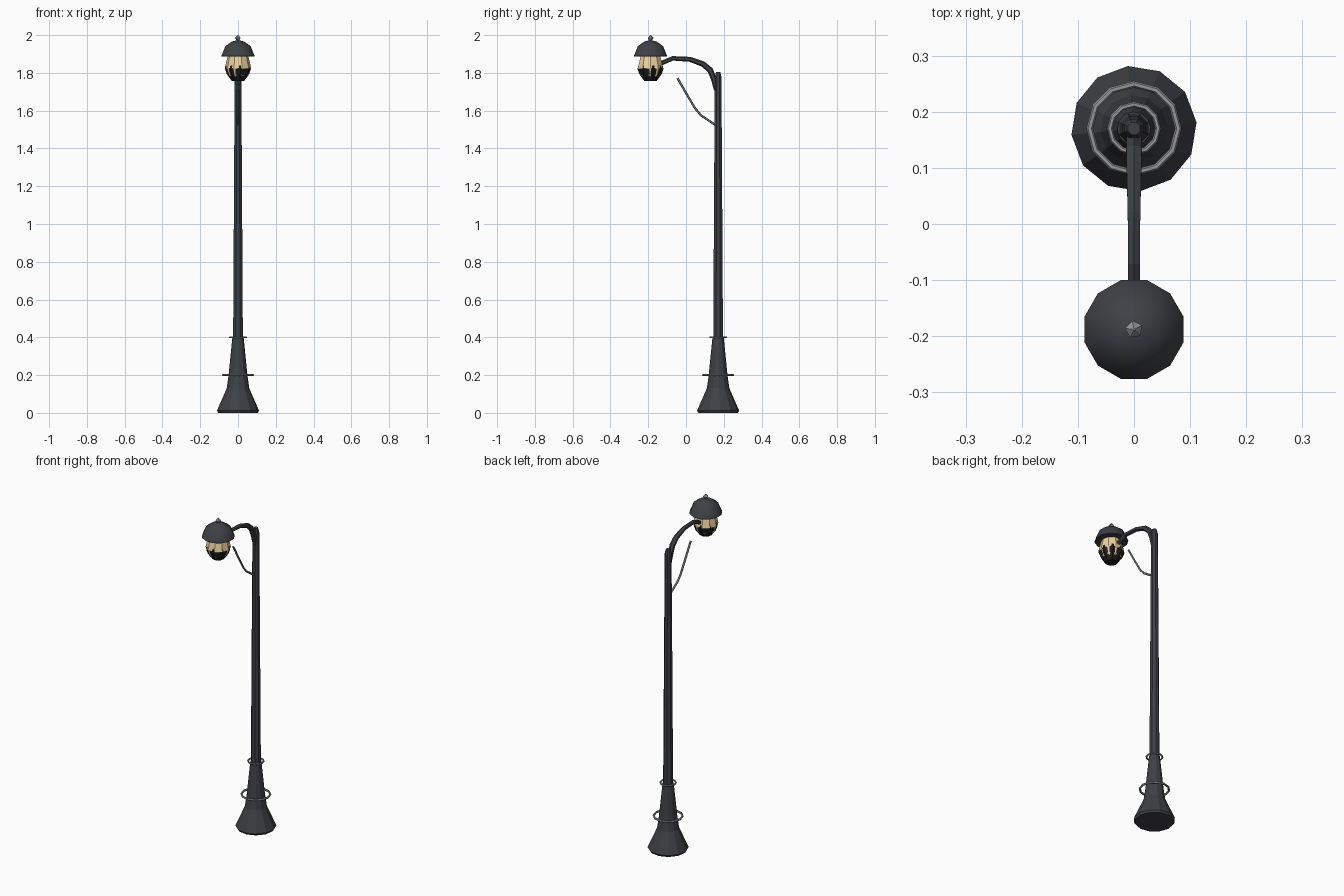
import bpy, bmesh, math
from mathutils import Vector

if "Cube" in bpy.data.objects:
    bpy.data.objects.remove(bpy.data.objects["Cube"])

POLE_Y, LAMP_Y = 0.17, -0.188


def material(name, rgb):
    m = bpy.data.materials.new(name)
    m.diffuse_color = (*rgb, 1)
    m.use_nodes = True
    m.node_tree.nodes["Principled BSDF"].inputs["Base Color"].default_value = m.diffuse_color
    return m


iron = material("dark_iron", (0.05, 0.052, 0.06))
black = material("black_iron", (0.012, 0.012, 0.013))
steel = material("steel", (0.3, 0.31, 0.32))
glass = material("warm_glass", (0.85, 0.64, 0.35))


def finish(name, bm, mat, smooth=None):
    bmesh.ops.remove_doubles(bm, verts=bm.verts, dist=1e-5)
    bmesh.ops.recalc_face_normals(bm, faces=bm.faces)
    me = bpy.data.meshes.new(name)
    bm.to_mesh(me)
    bm.free()
    me.materials.append(mat)
    ob = bpy.data.objects.new(name, me)
    bpy.context.collection.objects.link(ob)
    if smooth:
        bpy.context.view_layer.objects.active = ob
        ob.select_set(True)
        bpy.ops.object.shade_smooth_by_angle(angle=math.radians(smooth))
        ob.select_set(False)
    return ob


def skin(bm, rings, closed=False):
    n = len(rings[0])
    pairs = list(zip(rings, rings[1:])) + ([(rings[-1], rings[0])] if closed else [])
    for a, b in pairs:
        for i in range(n):
            j = (i + 1) % n
            bm.faces.new((a[i], a[j], b[j], b[i]))
    if not closed:
        bm.faces.new(rings[0][::-1])
        bm.faces.new(rings[-1])


def lathe(name, profile, y, sides, mat, turn=0.0, closed=False, smooth=None):
    """Revolve (radius, height) points about a vertical axis."""
    bm = bmesh.new()
    rings = []
    for r, z in profile:
        rings.append([bm.verts.new((r * math.cos(t), y + r * math.sin(t), z))
                      for t in (turn + math.tau * i / sides for i in range(sides))])
    skin(bm, rings, closed)
    return finish(name, bm, mat, smooth)


def tube(name, path, sides, mat):
    """Sweep a polygon along (y, z, radius) points in the x = 0 plane."""
    bm = bmesh.new()
    pts = [Vector((0, y, z)) for y, z, r in path]
    rings = []
    for k, p in enumerate(pts):
        d = (pts[min(k + 1, len(pts) - 1)] - pts[max(k - 1, 0)]).normalized()
        side, r = Vector((1, 0, 0)), path[k][2]
        up = d.cross(side)
        rings.append([bm.verts.new(p + r * (side * math.cos(t) + up * math.sin(t)))
                      for t in (math.tau * (i + 0.5) / sides for i in range(sides))])
    skin(bm, rings)
    return finish(name, bm, mat)


def band(name, radius, z, thick):
    prof = [(radius + thick * math.cos(a), z + thick * math.sin(a))
            for a in (math.tau * i / 6 for i in range(6))]
    return lathe(name, prof, POLE_Y, 12, steel, closed=True)


# Flared foot and tapering pole
lathe("base", [(0.105, 0.0), (0.112, 0.012), (0.06, 0.13), (0.05, 0.2), (0.03, 0.4)],
      POLE_Y, 12, iron, turn=0.1)
lathe("pole", [(0.028, 0.38), (0.026, 0.7), (0.023, 1.2), (0.019, 1.78), (0.012, 1.805)],
      POLE_Y, 8, iron, turn=math.pi / 8)

# Decorative bands
band("lower_band", 0.079, 0.2, 0.006)
band("upper_band", 0.043, 0.4, 0.005)

# Curved arm carrying the lamp, and the thin stay below it
tube("arm", [(0.16, 1.71, 0.012), (0.148, 1.765, 0.015), (0.128, 1.815, 0.016),
             (0.09, 1.847, 0.015), (0.02, 1.872, 0.013), (-0.07, 1.877, 0.012),
             (-0.13, 1.852, 0.012), (-0.15, 1.84, 0.011)], 6, iron)
tube("stay", [(-0.045, 1.772, 0.006), (0.005, 1.685, 0.006), (0.05, 1.61, 0.006),
              (0.08, 1.575, 0.006), (0.155, 1.525, 0.006)], 6, steel)

# Lantern: warm globe, dark cup, hood and finial
lathe("globe", [(0.032, 1.765), (0.055, 1.788), (0.069, 1.826), (0.064, 1.85), (0.052, 1.9)],
      LAMP_Y, 10, glass)
lathe("cup", [(0.034, 1.758), (0.06, 1.793), (0.07, 1.82), (0.066, 1.838)],
      LAMP_Y, 8, black, turn=0.2)
lathe("hood", [(0.088, 1.886), (0.091, 1.889), (0.069, 1.942), (0.035, 1.965), (0.004, 1.974)],
      LAMP_Y, 12, iron, turn=math.pi / 12, smooth=45)
lathe("finial", [(0.006, 1.968), (0.016, 1.985), (0.002, 2.0)], LAMP_Y, 5, steel, turn=0.5)
